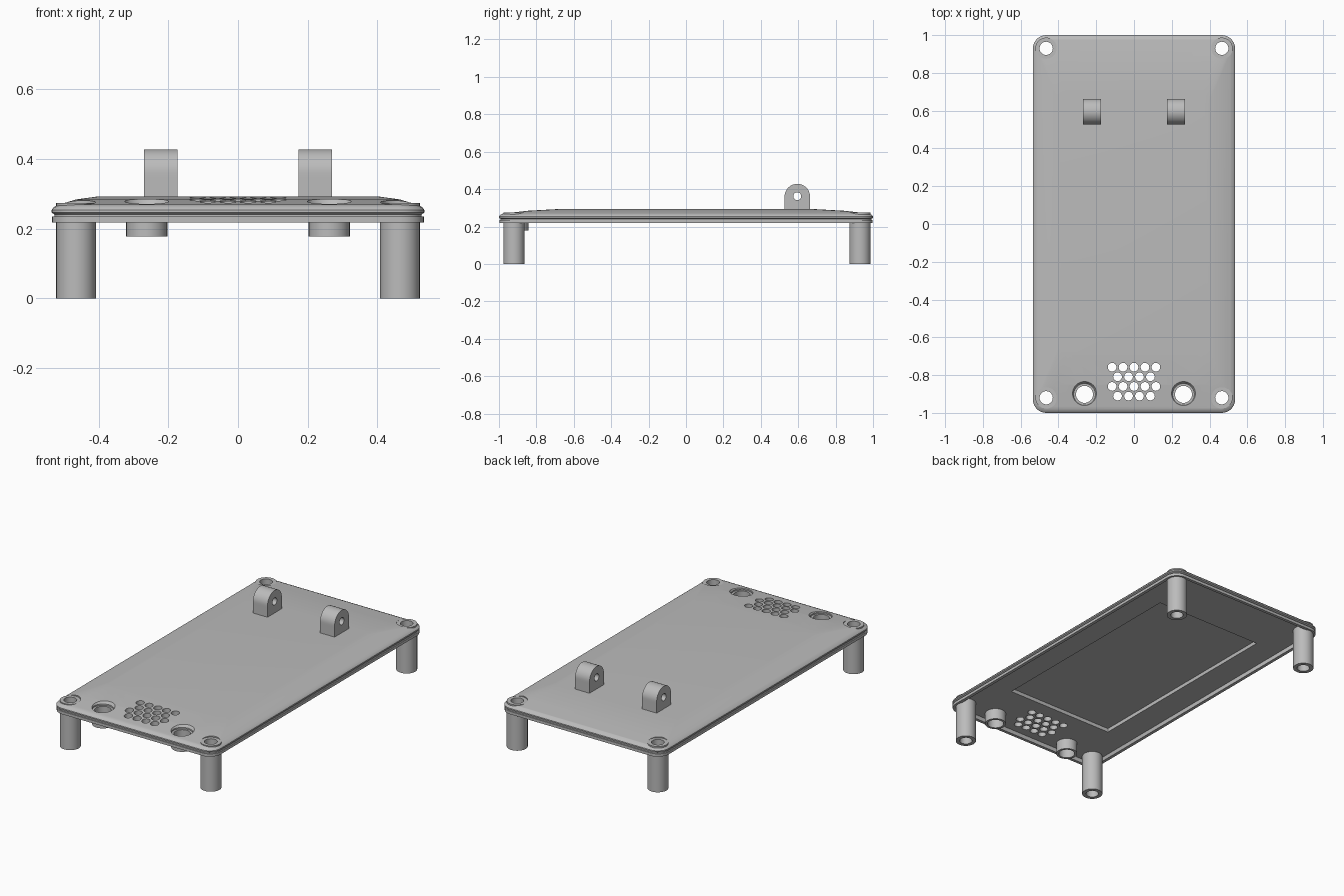
import bpy
import bmesh
from math import sin, cos, pi, radians

old = bpy.data.objects.get("Cube")
if old:
    bpy.data.objects.remove(old, do_unlink=True)

grey = bpy.data.materials.new("plain_grey")
grey.use_nodes = True
grey.diffuse_color = (0.5, 0.5, 0.5, 1)
grey.node_tree.nodes["Principled BSDF"].inputs["Base Color"].default_value = (0.5, 0.5, 0.5, 1)


def loft(bm, rings, closed=False):
    """Bridge rings of equal size; cap the ends, or join last to first."""
    loops = [[bm.verts.new(p) for p in ring] for ring in rings]
    pairs = list(zip(loops, loops[1:]))
    if closed:
        pairs.append((loops[-1], loops[0]))
    else:
        bm.faces.new(loops[0][::-1])
        bm.faces.new(loops[-1])
    n = len(loops[0])
    for a, b in pairs:
        for i in range(n):
            j = (i + 1) % n
            bm.faces.new((a[i], a[j], b[j], b[i]))


def circle(x, y, r, z, n=40):
    return [(x + r * cos(2 * pi * i / n), y + r * sin(2 * pi * i / n), z) for i in range(n)]


def rounded_rect(hx, hy, r, z, steps=8):
    pts = []
    for k, (sx, sy) in enumerate([(1, 1), (-1, 1), (-1, -1), (1, -1)]):
        for i in range(steps + 1):
            a = (k + i / steps) * pi / 2
            pts.append((sx * (hx - r) + r * cos(a), sy * (hy - r) + r * sin(a), z))
    return pts


def make(name, bm):
    bmesh.ops.recalc_face_normals(bm, faces=bm.faces[:])
    mesh = bpy.data.meshes.new(name)
    bm.to_mesh(mesh)
    bm.free()
    mesh.materials.append(grey)
    ob = bpy.data.objects.new(name, mesh)
    bpy.context.collection.objects.link(ob)
    return ob


def activate(ob):
    bpy.ops.object.select_all(action='DESELECT')
    ob.select_set(True)
    bpy.context.view_layer.objects.active = ob


def smooth(ob):
    activate(ob)
    bpy.ops.object.shade_smooth_by_angle(angle=radians(30))


def tube(name, x, y, outer, inner, z0, z1):
    bm = bmesh.new()
    loft(bm, [circle(x, y, r, z) for r, z in
              [(outer, z0), (outer, z1), (inner, z1), (inner, z0)]], closed=True)
    smooth(make(name, bm))


SIDES = (("left", 1), ("right", -1))
POST_X, POST_Y = 0.465, (("front", -0.92), ("back", 0.93))
PORT_X, PORT_Y = 0.262, -0.902

# Cover plate: underside recess, rim, side groove, rounded edge and shallow dome
bm = bmesh.new()
sections = [
    (0.355, 0.652, 0.002, 0.265), (0.355, 0.652, 0.002, 0.243),
    (0.515, 0.980, 0.055, 0.243), (0.515, 0.980, 0.055, 0.218),
    (0.534, 0.998, 0.070, 0.218), (0.534, 0.998, 0.070, 0.235),
    (0.527, 0.991, 0.066, 0.235), (0.527, 0.991, 0.066, 0.241),
    (0.535, 1.000, 0.070, 0.246), (0.535, 1.000, 0.070, 0.254),
    (0.529, 0.994, 0.068, 0.262), (0.514, 0.979, 0.062, 0.269),
    (0.465, 0.850, 0.050, 0.284), (0.400, 0.690, 0.040, 0.293),
]
loft(bm, [rounded_rect(*s) for s in sections])
plate = make("cover_plate", bm)

# Cutter for post seats, ports and the speaker grille
bm = bmesh.new()
for _, s in SIDES:
    for _, y in POST_Y:
        loft(bm, [circle(s * POST_X, y, 0.0555, z) for z in (0.1, 0.4)])
    loft(bm, [circle(s * PORT_X, PORT_Y, r, z) for r, z in
              [(0.0575, 0.1), (0.0575, 0.27), (0.068, 0.285), (0.068, 0.4)]])
for row in range(4):
    count = 5 - row % 2
    for i in range(count):
        x = (i - (count - 1) / 2) * 0.058
        loft(bm, [circle(x, -0.758 - row * 0.051, 0.023, z, 24) for z in (0.1, 0.4)])
cutter = make("hole_cutter", bm)
cutter.hide_render = True

mod = plate.modifiers.new("holes", 'BOOLEAN')
mod.operation = 'DIFFERENCE'
mod.solver = 'EXACT'
mod.object = cutter
activate(plate)
bpy.ops.object.modifier_apply(modifier=mod.name)
bpy.data.objects.remove(cutter, do_unlink=True)
smooth(plate)

for side, s in SIDES:
    # Hollow corner posts
    for end, y in POST_Y:
        tube(f"{end}_{side}_post", s * POST_X, y, 0.057, 0.035, 0, 0.274)

    # Short sleeves under the two ports
    tube(f"{side}_port_sleeve", s * PORT_X, PORT_Y, 0.059, 0.045, 0.178, 0.262)

    # Hinge lugs: arch over a square base, with a cross hole
    outer, inner, n, r = [], [], 48, 0.068
    for i in range(n):
        c, d = cos(2 * pi * i / n), sin(2 * pi * i / n)
        k = r if d >= 0 else r / max(abs(c), abs(d))
        outer.append((0.595 + k * c, 0.36 + k * d * (1 if d >= 0 else 1.15)))
        inner.append((0.595 + 0.021 * c, 0.362 + 0.021 * d))
    bm = bmesh.new()
    loft(bm, [[(s * x, y, z) for y, z in prof] for prof, x in
              [(outer, 0.174), (outer, 0.27), (inner, 0.27), (inner, 0.174)]], closed=True)
    smooth(make(f"{side}_hinge_lug", bm))
